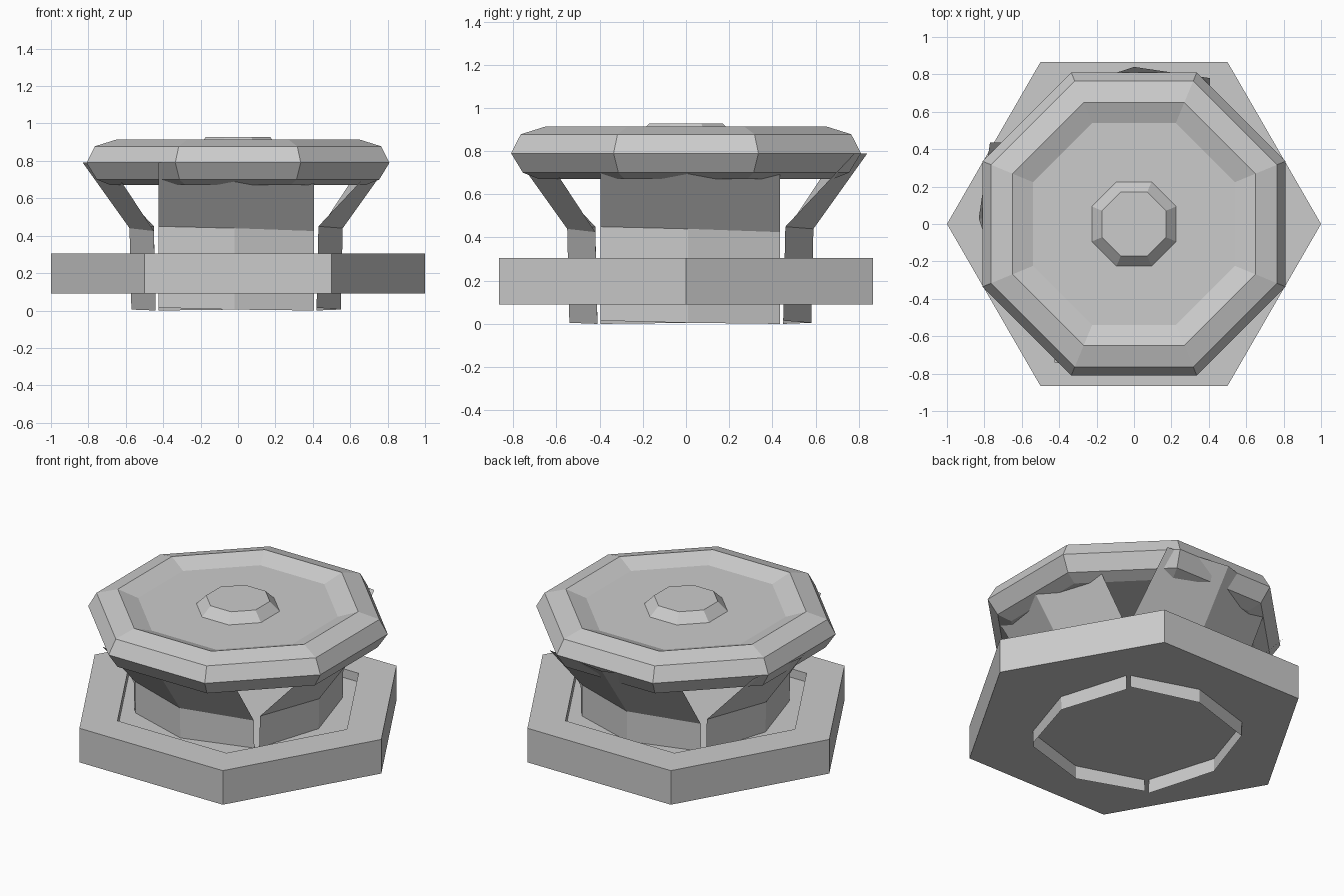
import bpy, bmesh, math
from mathutils import Matrix

if "Cube" in bpy.data.objects:
    bpy.data.objects.remove(bpy.data.objects["Cube"])

grey = bpy.data.materials.new("plain grey")
grey.use_nodes = True
grey.diffuse_color = (0.6, 0.6, 0.6, 1)
grey.node_tree.nodes["Principled BSDF"].inputs["Base Color"].default_value = (0.6, 0.6, 0.6, 1)


def finish(name, bm):
    mesh = bpy.data.meshes.new(name)
    bm.to_mesh(mesh)
    bm.free()
    mesh.materials.append(grey)
    obj = bpy.data.objects.new(name, mesh)
    bpy.context.collection.objects.link(obj)
    return obj


def lathe(name, profile, sides, turn=0.0):
    """Faceted solid from (radius, height) points, capped at both ends."""
    bm = bmesh.new()
    rings = []
    for r, z in profile:
        angles = [turn + math.tau * i / sides for i in range(sides)]
        rings.append([bm.verts.new((r * math.cos(a), r * math.sin(a), z)) for a in angles])
    for low, high in zip(rings, rings[1:]):
        for i in range(sides):
            j = (i + 1) % sides
            bm.faces.new((low[i], low[j], high[j], high[i]))
    bm.faces.new(rings[0][::-1])
    bm.faces.new(rings[-1])
    bmesh.ops.recalc_face_normals(bm, faces=bm.faces)
    return finish(name, bm)


# Hexagonal base with a shallow sunken floor
lathe("base", [(1, 0.09), (1, 0.305), (0.76, 0.305), (0.76, 0.25)], 6)

# Octagonal lid with bevelled rim, dished top and raised centre button
half = math.pi / 8
lid = [(0.68, 0.67), (0.755, 0.70), (0.81, 0.79), (0.765, 0.878), (0.65, 0.914),
       (0.54, 0.87), (0.225, 0.87), (0.172, 0.927)]
lathe("lid", [(r / math.cos(half), z) for r, z in lid], 8, half)


# Thin folded support panels, upright at the foot and flaring out under the lid
def panel(name, angle):
    bm = bmesh.new()
    columns = [(-0.415, 0.43, 0.45, 0.33), (-0.01, 0.56, 0.44, 0.26), (0.415, 0.43, 0.425, 0.25)]
    grid = []
    for x, depth, bend, flare in columns:
        points = [(x, -depth, bend - 0.435), (x, -depth - 0.01, bend), (x, -depth - flare, 0.79)]
        grid.append([bm.verts.new((px, py, max(pz, 0))) for px, py, pz in points])
    for a, b in zip(grid, grid[1:]):
        for k in range(2):
            bm.faces.new((a[k], b[k], b[k + 1], a[k + 1]))
    move = Matrix.Translation((-0.01, 0.02, 0)) @ Matrix.Rotation(angle, 4, "Z")
    bmesh.ops.transform(bm, matrix=move, verts=bm.verts)
    return finish(name, bm)


for i, side in enumerate(("front", "left", "back", "right")):
    panel(side + "_support", i * math.pi / 2)
